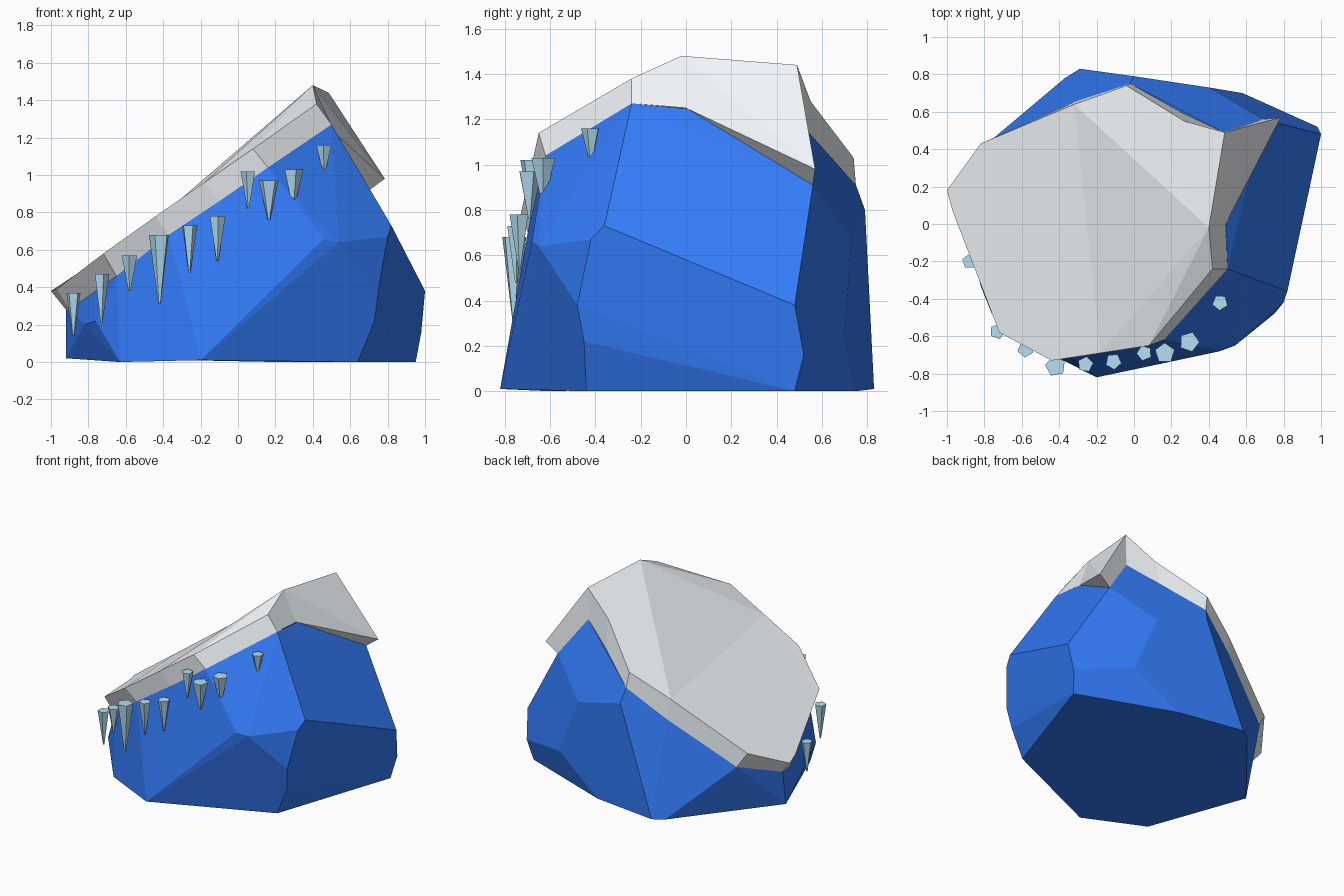
import bpy, bmesh
from mathutils import Matrix

if "Cube" in bpy.data.objects:
    bpy.data.objects.remove(bpy.data.objects["Cube"])


def finish(bm, name, color):
    me = bpy.data.meshes.new(name)
    bm.to_mesh(me)
    bm.free()
    ob = bpy.data.objects.new(name, me)
    bpy.context.collection.objects.link(ob)
    mat = bpy.data.materials.new(name + "_color")
    mat.diffuse_color = (*color, 1)
    mat.use_nodes = True
    mat.node_tree.nodes["Principled BSDF"].inputs["Base Color"].default_value = mat.diffuse_color
    me.materials.append(mat)
    return ob


# snow rim: lower edge lies on the rock, upper edge is the top outline (same order)
lower = [(-.92, .15, .28), (-.9, .03, .28), (-.65, -.56, .46), (-.37, -.69, .68),
         (-.1, -.67, .86), (.16, -.62, 1.04), (.5, -.24, 1.27), (.49, 0, 1.25),
         (.69, .56, .91), (.48, .49, 1.2), (.26, .595, 1.06), (-.02, .75, .91),
         (-.3, .66, .71), (-.75, .46, .39)]
upper = [(-1, .18, .38), (-.97, .07, .39), (-.72, -.58, .58), (-.44, -.73, .78),
         (-.18, -.69, .96), (.08, -.65, 1.14), (.42, -.24, 1.38), (.4, -.02, 1.48),
         (.785, .57, .98), (.485, .49, 1.44), (.27, .55, 1.28), (-.04, .74, 1.03),
         (-.32, .64, .86), (-.82, .43, .5)]

# faceted rock: hull of its corner points and the snow line
corners = [(-.2, -.82, .01), (.46, -.68, .66), (.54, -.65, .64), (.8, -.42, .67),
           (.82, -.36, .73), (.75, -.48, .38), (.73, -.45, .22), (.64, -.44, 0),
           (1, .48, .38), (.98, .52, .16), (.95, .48, 0), (.58, .7, .25),
           (.4, .73, .68), (0, .79, .8), (.22, .75, 0), (-.29, .83, .01),
           (-.37, .78, .01), (-.92, .11, .02), (-.63, -.6, 0), (-.76, -.48, .22),
           (-.82, -.33, .2)]
bm = bmesh.new()
for p in corners + lower:
    bm.verts.new(p)
bmesh.ops.convex_hull(bm, input=bm.verts)
loose = [v for v in bm.verts if not v.link_faces]
bmesh.ops.delete(bm, geom=loose, context='VERTS')
bmesh.ops.dissolve_limit(bm, angle_limit=0.05, verts=bm.verts, edges=bm.edges)
finish(bm, "rock", (.033, .2, .95))

# snow cap: rim wall, flat left sheet and facets fanning from the peak
bm = bmesh.new()
lo = [bm.verts.new(p) for p in lower]
up = [bm.verts.new(p) for p in upper]
n = len(up)
for i in range(n):
    j = (i + 1) % n
    if i == 7:      # side of the overhanging corner
        bm.faces.new((lo[i], lo[j], up[j]))
        bm.faces.new((lo[i], up[j], up[i]))
    else:
        bm.faces.new((lo[i], lo[j], up[j], up[i]))
bm.faces.new([up[i] for i in (12, 13, 0, 1, 2, 3, 4)])
for a, b in ((12, 4), (4, 5), (5, 6), (8, 9), (9, 10), (10, 11), (11, 12)):
    bm.faces.new((up[7], up[a], up[b]))
bmesh.ops.recalc_face_normals(bm, faces=bm.faces)
finish(bm, "snow_cap", (.88, .92, .95))

# icicles along the front rim: x, y, top z, tip z, radius
icicles = [(-.88, -.2, .37, .14, .04), (-.73, -.575, .47, .21, .042),
           (-.58, -.67, .57, .38, .044), (-.42, -.76, .68, .31, .056),
           (-.26, -.75, .73, .48, .043), (-.11, -.735, .78, .54, .044),
           (.055, -.69, 1.02, .82, .042), (.165, -.69, .97, .76, .055),
           (.295, -.63, 1.03, .83, .055), (.46, -.42, 1.16, 1.01, .043)]
bm = bmesh.new()
for k, (x, y, top, tip, r) in enumerate(icicles):
    m = Matrix.Translation((x, y, (top + tip) / 2)) @ Matrix.Rotation(k * .9, 4, 'Z')
    bmesh.ops.create_cone(bm, cap_ends=True, segments=5, radius1=r * .12,
                          radius2=r, depth=top - tip, matrix=m)
finish(bm, "icicles", (.46, .74, .9))
